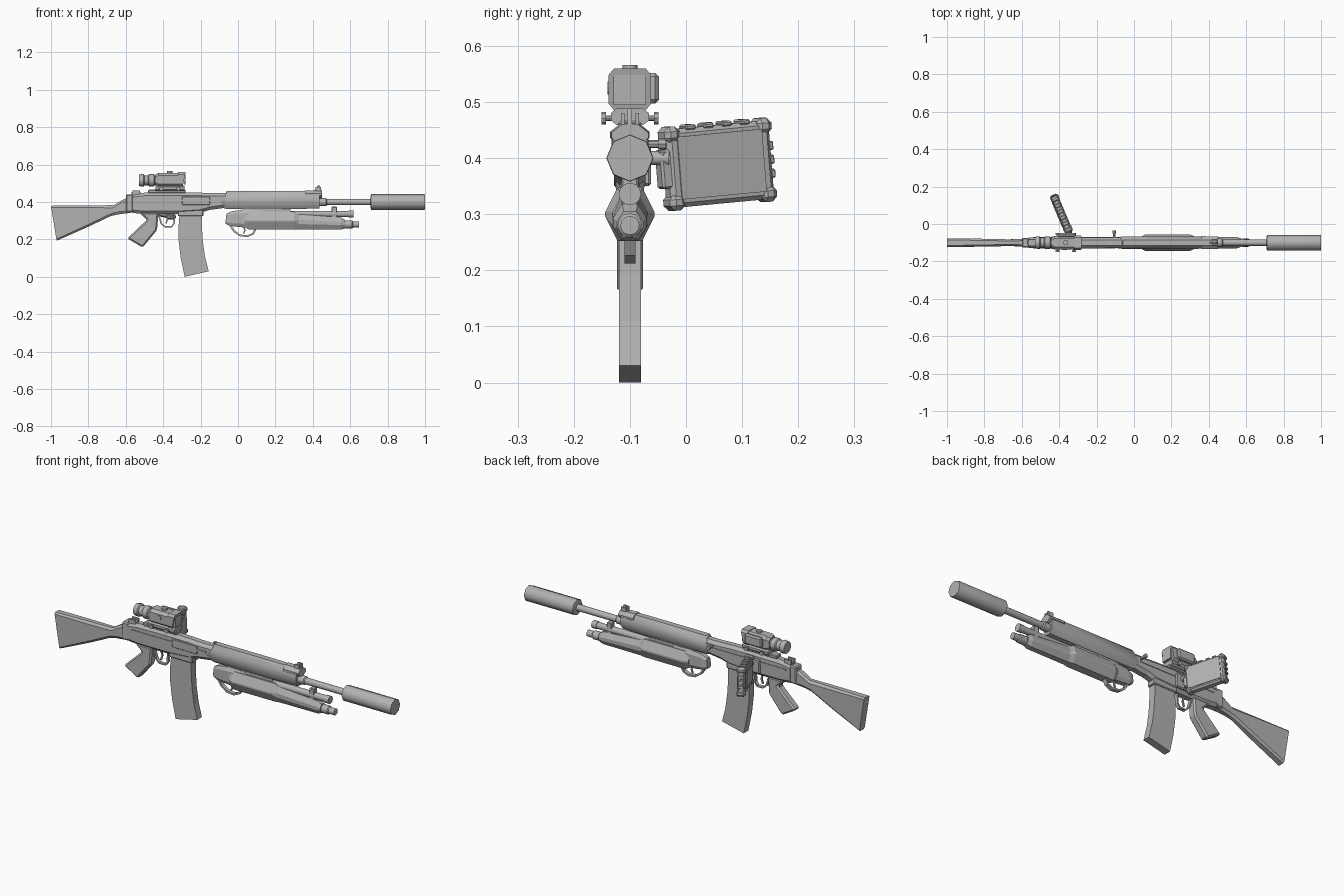
import bpy, bmesh, math
from mathutils import Matrix, Vector

YC = -0.10  # centre line of the rifle
grey = bpy.data.materials.new("gunmetal_grey")
grey.diffuse_color = (0.45, 0.45, 0.45, 1)


def finish(name, bm, smooth=None, bevel=0, mat=None):
    bmesh.ops.recalc_face_normals(bm, faces=bm.faces)
    me = bpy.data.meshes.new(name)
    bm.to_mesh(me)
    bm.free()
    ob = bpy.data.objects.new(name, me)
    bpy.context.collection.objects.link(ob)
    me.materials.append(grey)
    if mat:
        ob.matrix_world = mat
    if bevel:
        m = ob.modifiers.new("bevel", "BEVEL")
        m.width, m.segments = bevel, 1
    if smooth:
        bpy.ops.object.select_all(action='DESELECT')
        ob.select_set(True)
        bpy.context.view_layer.objects.active = ob
        bpy.ops.object.shade_smooth_by_angle(angle=math.radians(smooth))
    return ob


def bridge(bm, rings):
    vs = [[bm.verts.new(p) for p in r] for r in rings]
    n = len(vs[0])
    for a, b in zip(vs, vs[1:]):
        for i in range(n):
            bm.faces.new((a[i], a[(i + 1) % n], b[(i + 1) % n], b[i]))
    bm.faces.new(vs[0])
    bm.faces.new(vs[-1])


def lathe(name, prof, z, y=YC, n=16, axis='X', at=0.0, smooth=40):
    """Turn (position, radius) pairs about an axis."""
    rings = []
    for t, r in prof:
        ring = []
        for i in range(n):
            a = 2 * math.pi * i / n
            u, v = r * math.cos(a), r * math.sin(a)
            ring.append({'X': (t, y + u, z + v), 'Y': (at + u, t, z + v),
                         'Z': (at + u, y + v, t)}[axis])
        rings.append(ring)
    bm = bmesh.new()
    bridge(bm, rings)
    return finish(name, bm, smooth)


def loft(name, secs, y=YC, smooth=None):
    """Chamfered sections: (x_bottom, x_top, z_low, z_high, half_width, chamfer_y, chamfer_z)."""
    rings = []
    for xb, xt, lo, hi, w, cy, cz in secs:
        pts = [(-w + cy, lo), (w - cy, lo), (w, lo + cz), (w, hi - cz),
               (w - cy, hi), (-w + cy, hi), (-w, hi - cz), (-w, lo + cz)]
        rings.append([(xb + (xt - xb) * (q - lo) / (hi - lo), y + p, q) for p, q in pts])
    bm = bmesh.new()
    bridge(bm, rings)
    return finish(name, bm, smooth)


def plate(name, pts, w, y=YC, bevel=0):
    """Side profile in x, z extruded to half width w."""
    bm = bmesh.new()
    bridge(bm, [[(x, y - w, z) for x, z in pts], [(x, y + w, z) for x, z in pts]])
    return finish(name, bm, bevel=bevel)


def box(name, x0, x1, y0, y1, z0, z1, bevel=0, mat=None):
    bm = bmesh.new()
    bmesh.ops.create_cube(bm, size=1, matrix=Matrix.Translation(
        ((x0 + x1) / 2, (y0 + y1) / 2, (z0 + z1) / 2))
        @ Matrix.Diagonal((x1 - x0, y1 - y0, z1 - z0, 1)))
    return finish(name, bm, bevel=bevel, mat=mat)


def loop_guard(name, pts, t, w):
    """Open strap following a side path."""
    bm = bmesh.new()
    rings = []
    for i, p in enumerate(pts):
        a, b = Vector(pts[max(i - 1, 0)]), Vector(pts[min(i + 1, len(pts) - 1)])
        d = (b - a).normalized()
        nx, nz = -d.y * t / 2, d.x * t / 2
        rings.append([(p[0] + s * nx, YC + q * w, p[1] + s * nz)
                      for s, q in ((-1, -1), (1, -1), (1, 1), (-1, 1))])
    bridge(bm, rings)
    return finish(name, bm)


# Stock
loft("stock", [(-0.97, -1.0, 0.193, 0.38, 0.023, 0.008, 0.008),
               (-0.80, -0.80, 0.268, 0.382, 0.021, 0.009, 0.012),
               (-0.68, -0.665, 0.325, 0.383, 0.018, 0.009, 0.014),
               (-0.64, -0.62, 0.334, 0.41, 0.019, 0.009, 0.014),
               (-0.575, -0.575, 0.342, 0.428, 0.022, 0.009, 0.012)], smooth=30)
box("stock_collar", -0.60, -0.56, YC - 0.026, YC + 0.026, 0.345, 0.44, 0.006)

# Receiver and magazine well
loft("receiver", [(-0.565, -0.565, 0.342, 0.44, 0.027, 0.012, 0.015),
                  (-0.50, -0.50, 0.335, 0.45, 0.028, 0.014, 0.016),
                  (-0.33, -0.33, 0.335, 0.452, 0.028, 0.014, 0.016),
                  (-0.20, -0.20, 0.343, 0.45, 0.028, 0.014, 0.016),
                  (-0.15, -0.15, 0.358, 0.447, 0.028, 0.014, 0.016),
                  (-0.06, -0.06, 0.37, 0.447, 0.028, 0.014, 0.016)])
box("receiver_side_rail", -0.54, -0.10, YC - 0.031, YC + 0.031, 0.405, 0.414)
box("magazine_well", -0.322, -0.185, YC - 0.025, YC + 0.025, 0.325, 0.37, 0.004)
box("ejection_cover", -0.30, -0.15, YC - 0.031, YC - 0.02, 0.385, 0.43, 0.003)
lathe("charging_handle", [(-0.08, 0.007), (-0.05, 0.007), (-0.05, 0.01), (-0.036, 0.01)],
      0.425, n=8, axis='Y', at=-0.105)

# Curved magazine
plate("magazine", [(-0.31, 0.36), (-0.318, 0.27), (-0.317, 0.19), (-0.306, 0.10), (-0.285, 0.0),
                   (-0.157, 0.03), (-0.177, 0.11), (-0.188, 0.19), (-0.193, 0.27), (-0.193, 0.36)], 0.0195)

# Pistol grip and trigger
plate("pistol_grip", [(-0.53, 0.345), (-0.487, 0.305), (-0.592, 0.205), (-0.51, 0.157),
                      (-0.433, 0.25), (-0.425, 0.345)], 0.023, bevel=0.008)
loop_guard("trigger_guard", [(-0.425, 0.335), (-0.41, 0.285), (-0.39, 0.267), (-0.355, 0.267),
                             (-0.342, 0.285), (-0.34, 0.34)], 0.008, 0.009)
loop_guard("trigger", [(-0.385, 0.338), (-0.377, 0.31), (-0.385, 0.285)], 0.008, 0.004)

# Handguard
loft("handguard", [(-0.105, -0.065, 0.375, 0.445, 0.029, 0.015, 0.02),
                   (-0.06, -0.06, 0.363, 0.46, 0.033, 0.018, 0.025),
                   (0.30, 0.30, 0.363, 0.46, 0.033, 0.018, 0.025),
                   (0.435, 0.435, 0.365, 0.458, 0.031, 0.018, 0.025)], smooth=50)
loft("handguard_cap", [(0.36, 0.36, 0.42, 0.463, 0.035, 0.02, 0.016),
                       (0.45, 0.45, 0.42, 0.461, 0.033, 0.02, 0.016)])

# Barrel and suppressor
lathe("barrel", [(0.40, 0.022), (0.47, 0.022), (0.475, 0.017), (0.72, 0.017)], 0.40, n=12)
lathe("suppressor", [(0.708, 0.03), (0.712, 0.042), (0.995, 0.042), (1.0, 0.041)], 0.40, n=8, smooth=50)

# Iron sights
plate("front_sight", [(0.40, 0.455), (0.415, 0.47), (0.425, 0.488), (0.437, 0.488), (0.45, 0.455)], 0.004)
for s in (-1, 1):
    box("front_sight_ear", 0.415, 0.443, YC + s * 0.013 - 0.003, YC + s * 0.013 + 0.003, 0.452, 0.48)
    box("rear_sight_ear", -0.565, -0.525, YC + s * 0.014 - 0.004, YC + s * 0.014 + 0.004, 0.43, 0.462)
box("rear_sight", -0.57, -0.52, YC - 0.012, YC + 0.012, 0.43, 0.454, 0.003)

# Optic: mount, eyepiece, housing, hood, knobs
box("optic_rail", -0.48, -0.28, YC - 0.02, YC + 0.02, 0.447, 0.466, 0.004)
loft("optic_mount", [(-0.44, -0.44, 0.459, 0.488, 0.034, 0.01, 0.008),
                     (-0.285, -0.285, 0.459, 0.488, 0.034, 0.01, 0.008)])
lathe("optic_eyepiece", [(-0.53, 0.031), (-0.505, 0.034), (-0.50, 0.027), (-0.48, 0.027), (-0.475, 0.033),
                         (-0.45, 0.033), (-0.445, 0.026), (-0.42, 0.026)], 0.516, n=12)
loft("optic_housing", [(-0.44, -0.44, 0.488, 0.548, 0.027, 0.014, 0.014),
                       (-0.425, -0.425, 0.482, 0.556, 0.036, 0.014, 0.014),
                       (-0.315, -0.315, 0.482, 0.556, 0.036, 0.014, 0.014)])
loft("optic_hood", [(-0.32, -0.32, 0.485, 0.56, 0.038, 0.01, 0.012),
                    (-0.295, -0.28, 0.485, 0.56, 0.038, 0.01, 0.012)])
box("optic_lens", -0.29, -0.28, YC - 0.029, YC + 0.029, 0.495, 0.548)
lathe("elevation_knob", [(0.55, 0.014), (0.566, 0.014)], 0, n=10, axis='Z', at=-0.365)
lathe("windage_knob", [(YC - 0.04, 0.012), (YC - 0.03, 0.012)], 0.525, n=10, axis='Y', at=-0.37)
box("optic_side_pod", -0.41, -0.31, YC + 0.03, YC + 0.052, 0.497, 0.552, 0.007)
for s in (-1, 1):
    for x in (-0.41, -0.32):
        lathe("mount_knob", [(YC + s * 0.03, 0.005), (YC + s * 0.043, 0.005), (YC + s * 0.043, 0.011),
                             (YC + s * 0.051, 0.011)], 0.471, n=8, axis='Y', at=x)

# Side display on an arm
box("display_clamp", -0.39, -0.31, YC + 0.02, YC + 0.038, 0.35, 0.425, 0.005)
lathe("display_arm", [(YC + 0.025, 0.013), (-0.05, 0.013), (-0.03, 0.016)], 0.40, n=10, axis='Y', at=-0.345)
M = (Matrix.Translation((-0.389, 0.056, 0.389)) @ Matrix.Rotation(0.40, 4, 'Z')
     @ Matrix.Rotation(math.radians(5), 4, 'X'))
L, H = 0.100, 0.070
box("display_body", -0.019, 0.019, -L, L, -H, H, 0.008, M)
box("display_screen", 0.017, 0.022, -L + 0.018, L - 0.018, -H + 0.014, H - 0.014, 0, M)
box("display_back", -0.024, -0.015, -L + 0.03, L - 0.03, -H + 0.025, H - 0.025, 0.003, M)
box("display_hinge", -0.015, 0.015, -L - 0.014, -L + 0.01, -0.035, 0.035, 0.004, M)
for a in (-1, 1):
    for b in (-1, 1):
        ys, zs = sorted((a * (L - 0.026), a * (L + 0.004))), sorted((b * (H - 0.024), b * (H + 0.005)))
        box("display_bumper", -0.024, 0.024, *ys, *zs, 0.009, M)
for i in range(4):
    y = -0.052 + i * 0.035
    box("display_top_rib", -0.017, 0.017, y - 0.01, y + 0.01, H - 0.004, H + 0.006, 0.003, M)
for z in (-0.025, 0.0, 0.025):
    box("display_end_rib", -0.015, 0.015, L - 0.004, L + 0.005, z - 0.008, z + 0.008, 0.002, M)

# Underbarrel launcher: receiver, pump, two tubes, guard
loft("under_receiver", [(-0.068, -0.062, 0.285, 0.338, 0.016, 0.006, 0.01),
                        (-0.045, -0.03, 0.272, 0.352, 0.022, 0.009, 0.015),
                        (0.05, 0.05, 0.262, 0.36, 0.024, 0.01, 0.02),
                        (0.13, 0.13, 0.262, 0.355, 0.024, 0.01, 0.02)])
loft("pump", [(0.035, 0.035, 0.265, 0.335, 0.03, 0.014, 0.03),
              (0.06, 0.06, 0.252, 0.348, 0.044, 0.022, 0.044),
              (0.30, 0.30, 0.252, 0.348, 0.044, 0.022, 0.044),
              (0.325, 0.325, 0.252, 0.335, 0.032, 0.016, 0.03),
              (0.55, 0.55, 0.252, 0.318, 0.030, 0.016, 0.025),
              (0.572, 0.572, 0.258, 0.305, 0.023, 0.012, 0.018)])
lathe("under_barrel", [(0.0, 0.017), (0.59, 0.017), (0.59, 0.02), (0.617, 0.02)], 0.336, n=12)
lathe("under_magazine_tube", [(0.1, 0.017), (0.575, 0.017), (0.575, 0.022), (0.61, 0.022),
                              (0.615, 0.017), (0.648, 0.017)], 0.28, n=12)
box("tube_clamp", 0.50, 0.53, YC - 0.015, YC + 0.015, 0.29, 0.375, 0.003)
box("barrel_bracket", 0.02, 0.28, YC - 0.013, YC + 0.013, 0.34, 0.37)
loop_guard("under_trigger_guard", [(-0.045, 0.28), (-0.02, 0.243), (0.01, 0.222), (0.05, 0.217),
                                   (0.08, 0.23), (0.10, 0.268)], 0.01, 0.01)
loop_guard("under_trigger", [(0.03, 0.268), (0.037, 0.25), (0.03, 0.232)], 0.007, 0.004)
